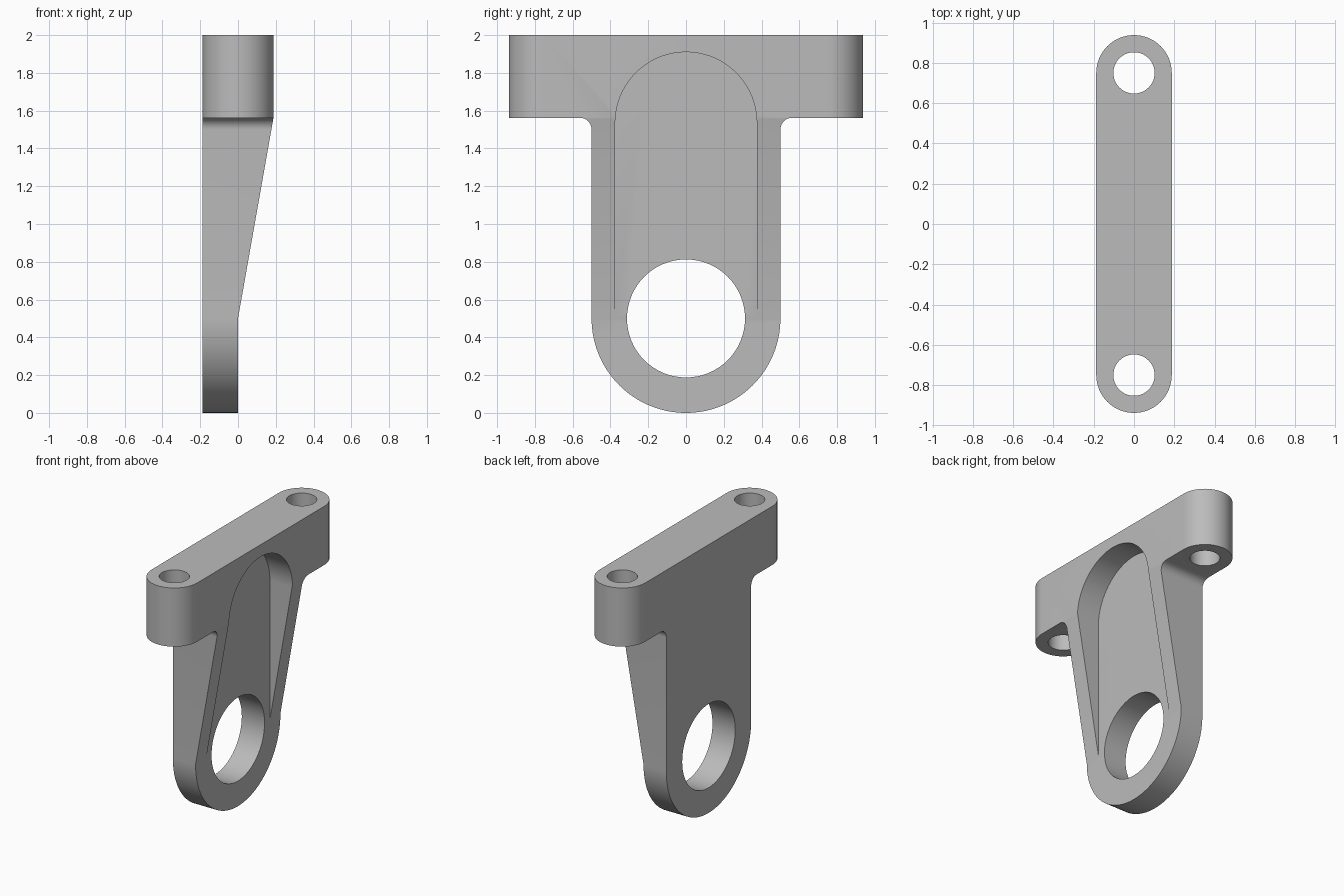
import bpy, bmesh, math
from mathutils import Vector

if "Cube" in bpy.data.objects:
    bpy.data.objects.remove(bpy.data.objects["Cube"], do_unlink=True)

HALF = 0.1875      # half thickness of the bar
EAR_Y = 0.75       # bolt hole position
BAR_Z = 1.5625     # underside of the bar
LEG = 0.5          # half width of the leg, also the height of its bore
FILLET = 0.0625
POCKET = 0.375

grey = bpy.data.materials.new("plain grey")
grey.use_nodes = True
grey.diffuse_color = (0.5, 0.5, 0.5, 1)
grey.node_tree.nodes["Principled BSDF"].inputs["Base Color"].default_value = (0.5, 0.5, 0.5, 1)


def arc(cx, cy, r, start, end, n=32):
    angles = [math.radians(start + (end - start) * i / n) for i in range(n + 1)]
    return [(cx + r * math.cos(a), cy + r * math.sin(a)) for a in angles]


def prism(name, points, axis, low, high):
    """Extrude a 2D outline along x, y or z."""
    place = {"x": lambda p: Vector((low, p[0], p[1])),
             "y": lambda p: Vector((p[0], low, p[1])),
             "z": lambda p: Vector((p[0], p[1], low))}[axis]
    shift = Vector([(high - low) * (axis == a) for a in "xyz"])
    bm = bmesh.new()
    face = bm.faces.new([bm.verts.new(place(p)) for p in points])
    top = bmesh.ops.extrude_face_region(bm, geom=[face])["geom"]
    bmesh.ops.translate(bm, vec=shift, verts=[v for v in top if isinstance(v, bmesh.types.BMVert)])
    bmesh.ops.recalc_face_normals(bm, faces=bm.faces)
    mesh = bpy.data.meshes.new(name)
    bm.to_mesh(mesh)
    bm.free()
    mesh.materials.append(grey)
    obj = bpy.data.objects.new(name, mesh)
    bpy.context.collection.objects.link(obj)
    return obj


def cut(target, tool, operation="DIFFERENCE"):
    mod = target.modifiers.new(tool.name, "BOOLEAN")
    mod.operation, mod.solver, mod.object = operation, "EXACT", tool
    bpy.context.view_layer.objects.active = target
    bpy.ops.object.modifier_apply(modifier=mod.name)
    bpy.data.objects.remove(tool, do_unlink=True)


# T-shaped side outline: rounded leg, fillets and crossbar
right = arc(0, LEG, LEG, -90, 0)
right += arc(LEG + FILLET, BAR_Z - FILLET, FILLET, 180, 90, 10)
right += [(1.1, BAR_Z), (1.1, 2)]
left = [(-y, z) for y, z in reversed(right[1:])]
bracket = prism("bracket", right + left, "x", -0.4, 0.4)

# Round the ends of the crossbar
stadium = arc(0, EAR_Y, HALF, 0, 180) + arc(0, -EAR_Y, HALF, 180, 360)
cut(bracket, prism("bar_outline", stadium, "z", -0.2, 2.2), "INTERSECT")

# Tapered face of the leg
slope = HALF / (BAR_Z - 0.002 - LEG)
wedge = [(0, -0.2), (0, LEG), (0.3, LEG + 0.3 / slope), (0.6, LEG + 0.3 / slope), (0.6, -0.2)]
cut(bracket, prism("taper", wedge, "y", -1.2, 1.2))

# Round-topped pocket in the tapered face
pocket = arc(0, 1.535, POCKET, 0, 180, 48) + [(-POCKET, 0.45), (POCKET, 0.45)]
cut(bracket, prism("pocket", pocket, "x", 0.001, 0.6))

# Large bore and the two bolt holes
cut(bracket, prism("bore", arc(0, LEG, 0.3125, 0, 360, 64)[:-1], "x", -0.6, 0.6))
for side in (-1, 1):
    cut(bracket, prism("bolt_hole", arc(0, side * EAR_Y, 0.1025, 0, 360, 48)[:-1], "z", 1, 2.3))

bpy.ops.object.select_all(action="DESELECT")
bracket.select_set(True)
bpy.context.view_layer.objects.active = bracket
bpy.ops.object.shade_smooth_by_angle(angle=math.radians(25))
